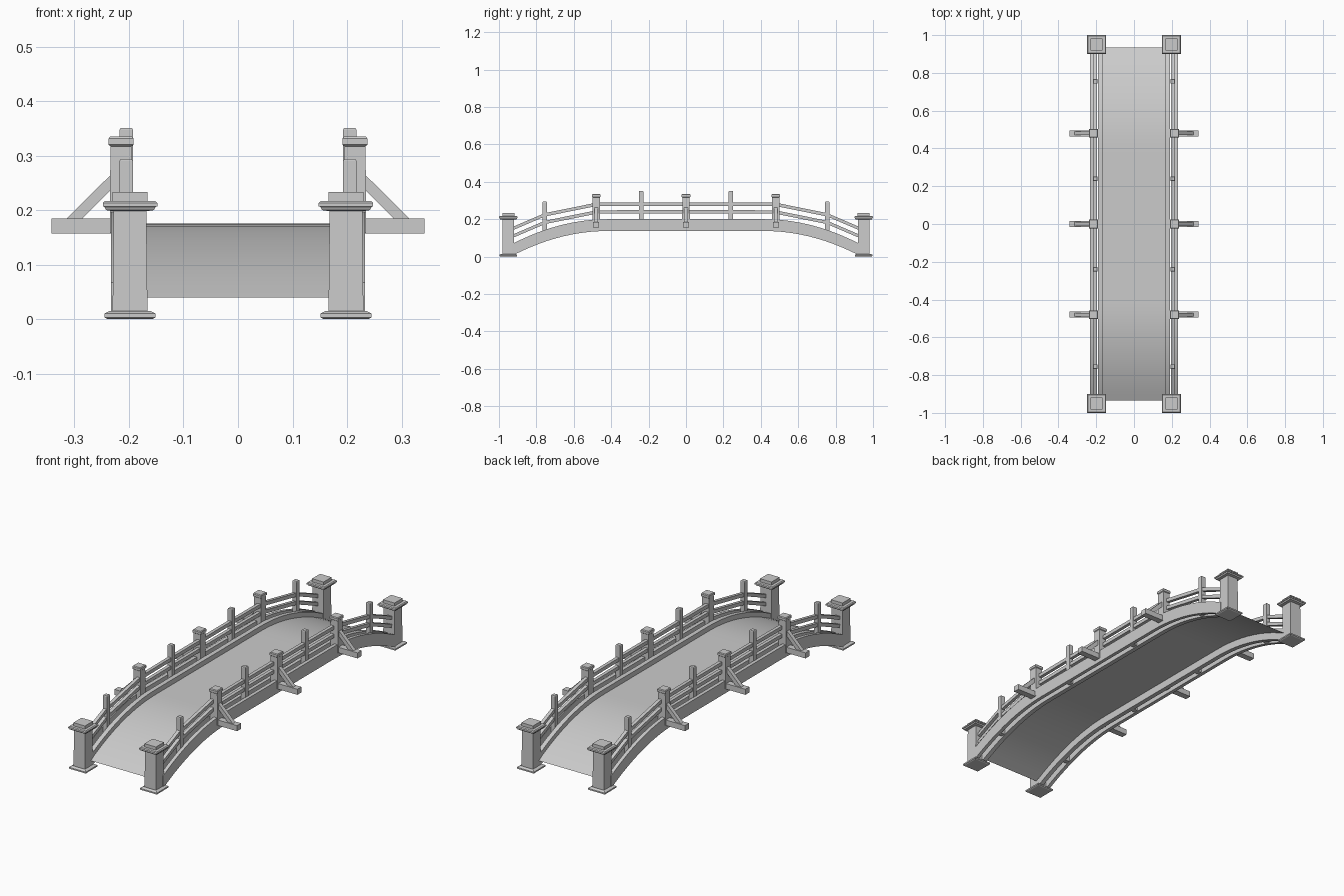
import bpy

if "Cube" in bpy.data.objects:
    bpy.data.objects.remove(bpy.data.objects["Cube"])

def drop(y):
    """How far the arch has fallen below its flat middle at y."""
    return 0.51 * max(0.0, abs(y) - 0.42) ** 2

def make(name, verts, faces, smooth=False):
    me = bpy.data.meshes.new(name)
    me.from_pydata(verts, [], faces)
    me.update()
    ob = bpy.data.objects.new(name, me)
    bpy.context.collection.objects.link(ob)
    if smooth:
        bpy.ops.object.select_all(action='DESELECT')
        ob.select_set(True)
        bpy.context.view_layer.objects.active = ob
        bpy.ops.object.shade_smooth_by_angle(angle=0.5)
    return ob

def loft(name, rings, smooth=False):
    """Skin a list of four-point rings and cap both ends."""
    verts = [p for r in rings for p in r]
    faces = [(0, 1, 2, 3)]
    for k in range(len(rings) - 1):
        for j in range(4):
            a, b = 4 * k + j, 4 * k + (j + 1) % 4
            faces.append((a, a + 4, b + 4, b))
    n = len(verts)
    faces.append((n - 1, n - 2, n - 3, n - 4))
    return make(name, verts, faces, smooth)

def square_post(name, x, y, profile):
    """Square turned post from (half width, z) pairs."""
    return loft(name, [[(x - h, y - h, z), (x - h, y + h, z),
                        (x + h, y + h, z), (x + h, y - h, z)][::1] for h, z in profile])

def arched_beam(name, x0, x1, z0, z1, ys, smooth):
    x0, x1 = sorted((x0, x1))
    return loft(name, [[(x0, y, z0 - drop(y)), (x1, y, z0 - drop(y)),
                        (x1, y, z1 - drop(y)), (x0, y, z1 - drop(y))] for y in ys], smooth)

def prism(name, outline, y, half):
    """Extrude a four-point x-z outline along y."""
    return loft(name, [[(px, y + s * half, pz) for px, pz in outline] for s in (-1, 1)])

fine = [-0.93 + 1.86 * i / 40 for i in range(41)]
stations = [-0.925, -0.755, -0.48, -0.24, 0, 0.24, 0.48, 0.755, 0.925]

# deck sheet
deck_y = [-0.935 + 1.87 * i / 40 for i in range(41)]
make("deck", [(x, y, 0.175 - drop(y)) for y in deck_y for x in (-0.17, 0.17)],
     [(2 * i, 2 * i + 1, 2 * i + 3, 2 * i + 2) for i in range(40)], True)

end_profile = [(0.041, 0.002), (0.047, 0.003), (0.047, 0.010), (0.038, 0.015), (0.032, 0.015),
               (0.030, 0.198), (0.044, 0.200), (0.047, 0.206), (0.050, 0.207), (0.050, 0.213),
               (0.046, 0.217), (0.032, 0.217), (0.032, 0.233)]
end_profile[0] = (0.041, 0.0)
tall_profile = [(0.0205, 0.158), (0.0195, 0.317), (0.023, 0.320), (0.023, 0.331), (0.020, 0.335)]

for s, side in ((-1, "left"), (1, "right")):
    # paired side beams with the posts standing between them
    arched_beam(side + "_inner_beam", s * 0.168, s * 0.191, 0.137, 0.2, fine, True)
    arched_beam(side + "_outer_beam", s * 0.215, s * 0.233, 0.137, 0.2, fine, True)
    # handrails, straight between posts
    for rail, z in (("top", 0.272), ("middle", 0.231)):
        arched_beam(f"{side}_{rail}_rail", s * 0.197, s * 0.214, z, z + 0.018, stations, False)
    # end pillars
    for y in (-0.95, 0.95):
        square_post(side + "_end_pillar", s * 0.198, y, end_profile)
    # slim posts
    for y in (-0.755, -0.24, 0.24, 0.755):
        d = drop(y)
        square_post(side + "_slim_post", s * 0.205, y,
                    [(0.012, 0.14 - d), (0.012, 0.348 - d), (0.010, 0.351 - d)])
    # capped posts with outrigger brackets
    for y in (-0.48, 0, 0.48):
        square_post(side + "_capped_post", s * 0.2145, y, tall_profile)
        prism(side + "_outrigger", [(s * px, pz) for px, pz in
              ((0.2, 0.157), (0.342, 0.157), (0.342, 0.185), (0.2, 0.185))], y, 0.016)
        prism(side + "_brace", [(s * px, pz) for px, pz in
              ((0.288, 0.182), (0.317, 0.182), (0.230, 0.268), (0.230, 0.240))], y, 0.010)

# consistent outward faces on the solid parts
import bmesh
for ob in bpy.data.objects:
    if ob.name != "deck":
        bm = bmesh.new()
        bm.from_mesh(ob.data)
        bmesh.ops.recalc_face_normals(bm, faces=bm.faces)
        bm.to_mesh(ob.data)
        bm.free()
